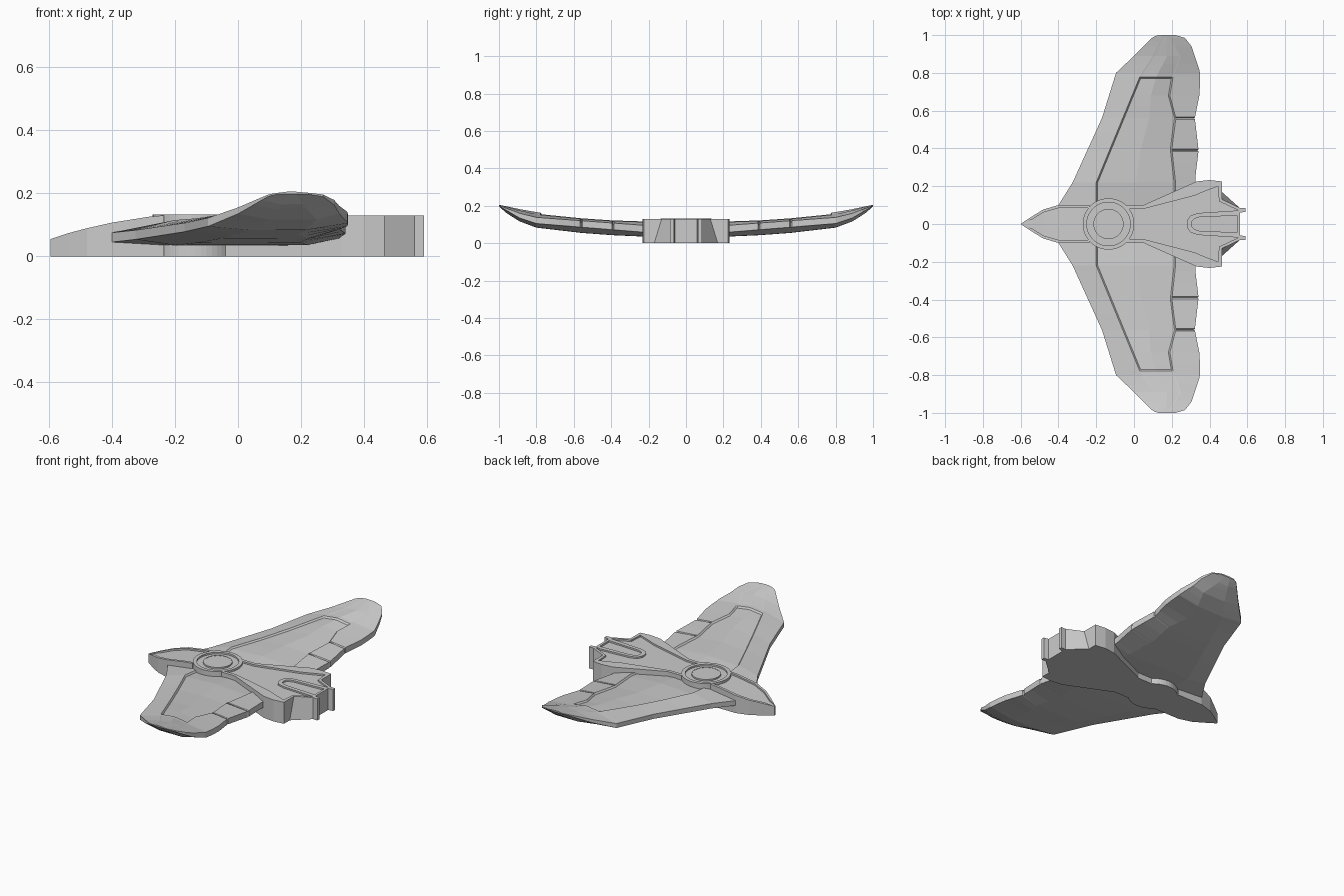
import bpy, bmesh, math

if "Cube" in bpy.data.objects:
    bpy.data.objects.remove(bpy.data.objects["Cube"])


def finish(name, bm):
    bmesh.ops.recalc_face_normals(bm, faces=bm.faces)
    me = bpy.data.meshes.new(name)
    bm.to_mesh(me)
    bm.free()
    ob = bpy.data.objects.new(name, me)
    bpy.context.collection.objects.link(ob)
    return ob


def loft(name, rings):
    """Skin a list of closed cross-sections and cap both ends."""
    bm = bmesh.new()
    vs = [[bm.verts.new(p) for p in r] for r in rings]
    n = len(rings[0])
    for a, b in zip(vs, vs[1:]):
        for i in range(n):
            j = (i + 1) % n
            bm.faces.new((a[i], a[j], b[j], b[i]))
    bm.faces.new(vs[0])
    bm.faces.new(vs[-1])
    return finish(name, bm)


def plate(name, base, outer, inner, z, depth):
    """Upright plate with a rim around a recessed top."""
    return loft(name, [[(x, y, 0) for x, y in base],
                       [(x, y, z) for x, y in outer],
                       [(x, y, z) for x, y in inner],
                       [(x, y, z - depth) for x, y in inner]])


def lerp(t, keys):
    for (a, u), (b, v) in zip(keys, keys[1:]):
        if t <= b:
            return u + (v - u) * max(0, t - a) / (b - a)
    return keys[-1][1]


def mirrored(half):
    return half + [(x, -y) for x, y in reversed(half) if y > 0]


def circle(r, n=48):
    return [(-0.135 + r * math.cos(math.tau * i / n), r * math.sin(math.tau * i / n))
            for i in range(n)]


# Wings: plan outline and heights along the span
LE = [(.05, -.42), (.1, -.40), (.22, -.325), (.56, -.17), (.8, -.095), (.89, 0), (.99, .10), (1, .13)]
TE = [(.05, .32), (.25, .325), (.39, .342), (.56, .322), (.7, .35), (.81, .348),
      (.88, .325), (.94, .305), (.985, .27), (1, .22)]
PANEL_LE = [(.05, -.2), (.22, -.2), (.56, -.06), (.79, .035), (.89, .10), (1, .155)]
PANEL_TE = [(.05, .22), (.22, .22), (.40, .2), (.56, .222), (.68, .19), (.77, .205), (.89, .25), (1, .185)]
TOP = [(.05, .108), (.22, .125), (.4, .131), (.56, .142), (.8, .166), (.89, .182), (.96, .197), (1, .205)]
BOTTOM = [(.05, .03), (.22, .032), (.4, .04), (.56, .052), (.8, .08), (.89, .115), (.96, .16), (1, .197)]
LE_TOP = [(.05, .07), (.1, .075), (.8, .122), (.89, .155), (1, .202)]
LE_BOT = [(.05, .042), (.1, .045), (.8, .095), (.89, .135), (1, .198)]
TE_TOP = [(.05, .09), (.22, .095), (.8, .138), (.89, .16), (1, .202)]
TE_BOT = [(.05, .055), (.22, .058), (.8, .105), (.89, .135), (1, .198)]
GROOVES = (.39, .56)


def wing_section(y):
    le, te, pl, pt = (lerp(y, k) for k in (LE, TE, PANEL_LE, PANEL_TE))
    top, bot = lerp(y, TOP), lerp(y, BOTTOM)
    d = .009 if y < .772 else 0
    g = .012 if y in GROOVES else 0
    k = min(1, (1 - y) / .2)
    zl, zt = top - .01 * k, top - .012 * k
    pts = [(le, lerp(y, LE_BOT)), (le, lerp(y, LE_TOP)), (pl, zl), (pl + .008, zl - d),
           ((pl + pt) / 2, top - d), (pt - .008, zt - d), (pt, zt),
           (te - g / 2, lerp(y, TE_TOP) - g), (te - g / 2, lerp(y, TE_BOT)),
           (pt, bot + .004 * k), (pl, bot + .003 * k)]
    return [(x, y, z) for x, z in pts]


spans = [.05, .1, .22, .25, .32, .384, .39, .396, .48, .554, .56, .566, .62, .68, .74,
         .77, .778, .80, .81, .85, .89, .94, .965, .985, .993, 1]
wing = loft("wings", [wing_section(y) for y in spans])
mod = wing.modifiers.new("mirror", 'MIRROR')
mod.use_axis = (False, True, False)

# Nose: tapered, sloping, with a thin rim on both sides
rings = []
for x, w, z in [(-.595, .004, .055), (-.54, .04, .073), (-.48, .077, .089),
                (-.40, .10, .107), (-.28, .10, .126), (-.235, .10, .13)]:
    t = min(.016, w * .5)
    d = .01 * min(1, w / .04)
    half = [(w, 0), (w, z), (w - t, z), (w - t, z - d)]
    rings.append([(x, y, h) for y, h in half] + [(x, -y, h) for y, h in reversed(half)])
loft("nose", rings)

# Round hub with a raised centre disc
plate("hub", circle(.136), circle(.136), circle(.115), .132, .01)
plate("hub_centre", circle(.08), circle(.08), circle(.075), .131, .001)

# Tail body with recessed top and two rear prongs
outer = [(-.01, 0), (-.04, .1), (.05, .1), (.33, .225), (.40, .233), (.465, .225),
         (.465, .13), (.56, .085), (.59, .085), (.59, .065), (.56, .06)]
base = [(x, .17) if (x, y) == (.465, .13) else (x, y) for x, y in outer]
inner = [(-.005, 0), (-.035, .08), (.05, .08), (.32, .15), (.38, .175), (.445, .2),
         (.45, .12), (.54, .078), (.55, .075), (.55, .07), (.545, .06)]
plate("tail", mirrored(base), mirrored(outer), mirrored(inner), .13, .01)

# U-shaped rim on top of the tail
u_out = [(.555, .072), (.34, .058), (.30, .045), (.285, .025), (.28, 0)]
u_in = [(.545, .045), (.345, .036), (.32, .028), (.308, .015), (.305, 0)]


def across(half):
    return half + [(x, -y) for x, y in reversed(half[:-1])]


loft("tail_rim", [[(*a, .1), (*a, .1295), (*b, .1295), (*b, .1)]
                  for a, b in zip(across(u_out), across(u_in))])
